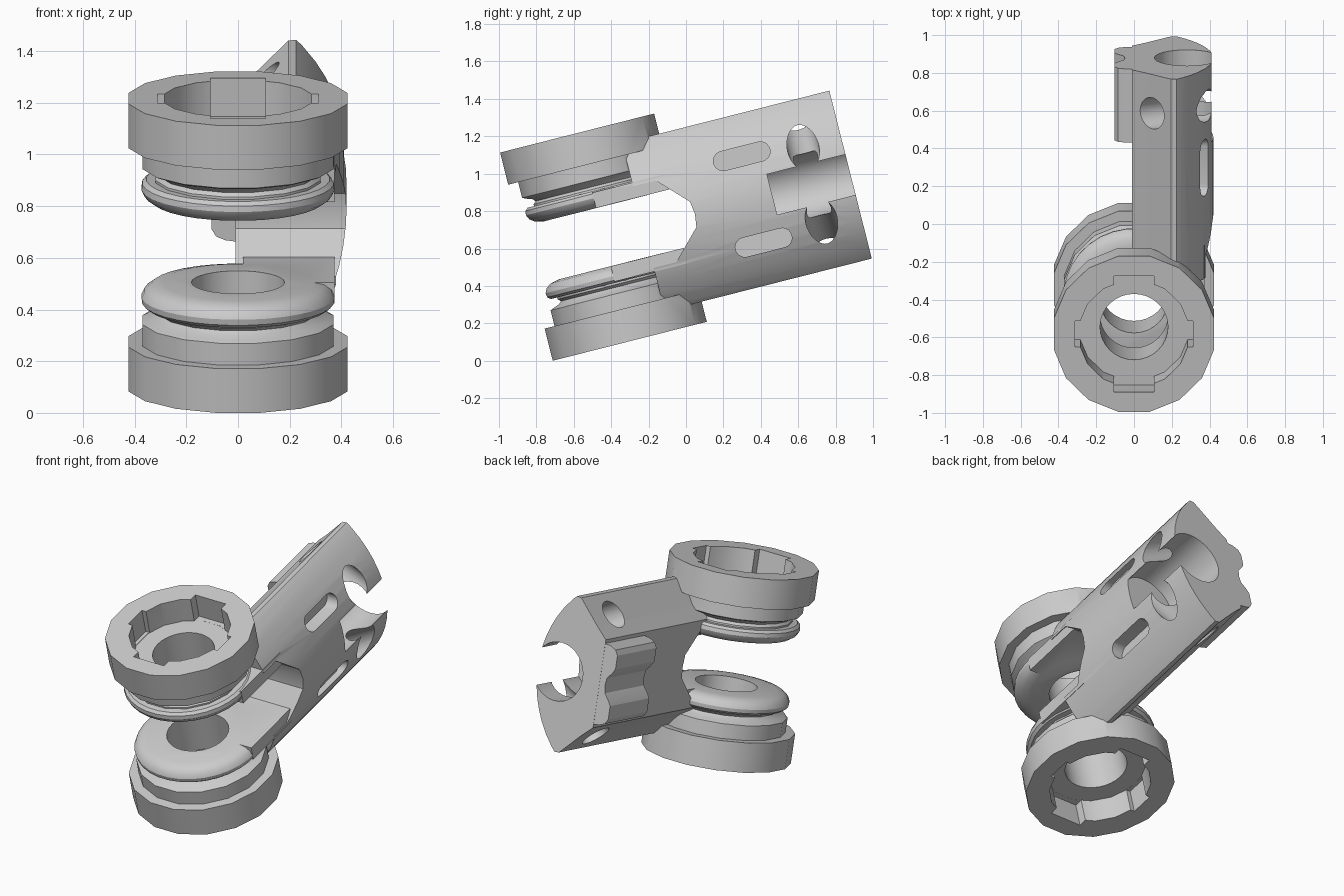
import bpy, bmesh
from math import sin, cos, pi, radians, sqrt
from mathutils import Matrix, Vector

if "Cube" in bpy.data.objects:
    bpy.data.objects.remove(bpy.data.objects["Cube"])

# Local frame: X = width, Y = along the body, Z = ring axis. Tilted at the end.

def finish(bm, name):
    bmesh.ops.recalc_face_normals(bm, faces=bm.faces)
    me = bpy.data.meshes.new(name)
    bm.to_mesh(me)
    bm.free()
    ob = bpy.data.objects.new(name, me)
    bpy.context.collection.objects.link(ob)
    return ob

def lathe(name, profile, n, side=1):
    bm = bmesh.new()
    rows = [[bm.verts.new((r * cos(2 * pi * (i + .5) / n), r * sin(2 * pi * (i + .5) / n), z * side))
             for i in range(n)] for r, z in profile]
    for a, b in zip(rows, rows[1:]):
        for i in range(n):
            j = (i + 1) % n
            bm.faces.new((a[i], a[j], b[j], b[i]))
    bm.faces.new(rows[0])
    bm.faces.new(rows[-1])
    return finish(bm, name)

def prism(name, pts, lo, hi, axis):
    # extrude a 2D outline; axis 'Y' takes (x, z), axis 'X' takes (y, z)
    put = (lambda p, t: (p[0], t, p[1])) if axis == 'Y' else (lambda p, t: (t, p[0], p[1]))
    bm = bmesh.new()
    a = [bm.verts.new(put(p, lo)) for p in pts]
    b = [bm.verts.new(put(p, hi)) for p in pts]
    n = len(pts)
    for i in range(n):
        j = (i + 1) % n
        bm.faces.new((a[i], a[j], b[j], b[i]))
    bm.faces.new(a)
    bm.faces.new(b)
    return finish(bm, name)

def box(name, x0, x1, y0, y1, z0, z1):
    return prism(name, [(x0, z0), (x1, z0), (x1, z1), (x0, z1)], y0, y1, 'Y')

def rod(name, start, end, r, n=32):
    s, e = Vector(start), Vector(end)
    bm = bmesh.new()
    m = Matrix.Translation((s + e) / 2) @ (e - s).to_track_quat('Z', 'Y').to_matrix().to_4x4()
    bmesh.ops.create_cone(bm, cap_ends=True, segments=n, radius1=r, radius2=r,
                          depth=(e - s).length, matrix=m)
    return finish(bm, name)

def combine(base, tool, op):
    m = base.modifiers.new('b', 'BOOLEAN')
    m.operation, m.object, m.solver = op, tool, 'EXACT'
    tool.hide_render = True
    bpy.context.view_layer.objects.active = base
    bpy.ops.object.modifier_apply(modifier=m.name)
    bpy.data.objects.remove(tool)

add = lambda b, t: combine(b, t, 'UNION')
cut = lambda b, t: combine(b, t, 'DIFFERENCE')

# Body: curved outer face, sloping inner faces, flat back
R = .65
arc = [(.42 - R + sqrt(R * R - w * w), w) for w in [-.44 + .88 * i / 14 for i in range(15)]]
outline = arc + [(.225, .463), (.195, .46), (.06, .325), (-.01, .262),
                 (-.01, -.262), (.06, -.325), (.195, -.46), (.225, -.463)]
body = prism('twin_ring_fork', outline, .22, 1.363, 'Y')

# Grooved rib along the inner face
half = [(.06, .25), (-.05, .235), (-.085, .22), (-.103, .19), (-.103, .11), (-.085, .08), (-.055, .045)]
add(body, prism('rib', half + [(-.048, 0)] + [(x, -w) for x, w in reversed(half)], .96, 1.362, 'Y'))

# Fork gap between the two arms
cut(body, prism('gap', [(0, -.225), (.345, -.225), (.495, -.07), (.505, 0), (.495, .07),
                        (.345, .225), (0, .225)], -1, 1, 'X'))

# Arm plates, grooved necks and outer rings, mirrored top and bottom
for s in (1, -1):
    plate = lathe('plate', [(.29, .16), (.335, .17), (.363, .19), (.375, .215), (.372, .238), (.355, .252)], 32, s)
    z = sorted((s * .161, s * .245))
    add(plate, box('arm', .02, .374, 0, .402, *z))
    add(body, plate)
    add(body, lathe('ring', [(.325, .2), (.325, .262), (.31, .276), (.325, .29), (.36, .302), (.377, .31),
                             (.377, .397), (.433, .397), (.433, .574)], 16, s))

# Through bores and notched cups
cut(body, rod('bore', (0, 0, -1), (0, 0, 1), .18))
for s in (1, -1):
    cup = lathe('cup', [(.295, .42), (.295, .7)], 16, s)
    z = sorted((s * .4205, s * .71))
    add(cup, box('key', -.107, .107, -.318, .318, *z))
    add(cup, box('side_key', -.312, .312, -.07, .07, *sorted((s * .421, s * .72))))
    cut(body, cup)

# End bore opening through the outer face
cut(body, rod('end_bore', (.28, .93, 0), (.28, 1.6, 0), .172))

# Angled cross holes and side slots
for s in (1, -1):
    cut(body, rod('cross_hole', (-.1, 1.152, s * .473), (.6, 1.152, s * .077), .085))
    slot = [(.823 + k * .103 + .052 * cos(a), s * .238 + .052 * sin(a))
            for k, a0 in ((1, -pi / 2), (-1, pi / 2))
            for a in [a0 + pi * i / 10 for i in range(11)]]
    cut(body, prism('slot', slot, .31, .7, 'X'))

# Tilt into place, rest on the ground, smooth the curved faces
body.data.transform(Matrix.Translation((0, -.4415, .6715)) @ Matrix.Rotation(radians(14.2), 4, 'X'))
low = min(v.co.z for v in body.data.vertices)
body.data.transform(Matrix.Translation((0, 0, -low)))
bpy.ops.object.select_all(action='DESELECT')
body.select_set(True)
bpy.context.view_layer.objects.active = body
bpy.ops.object.shade_smooth_by_angle(angle=radians(30))
